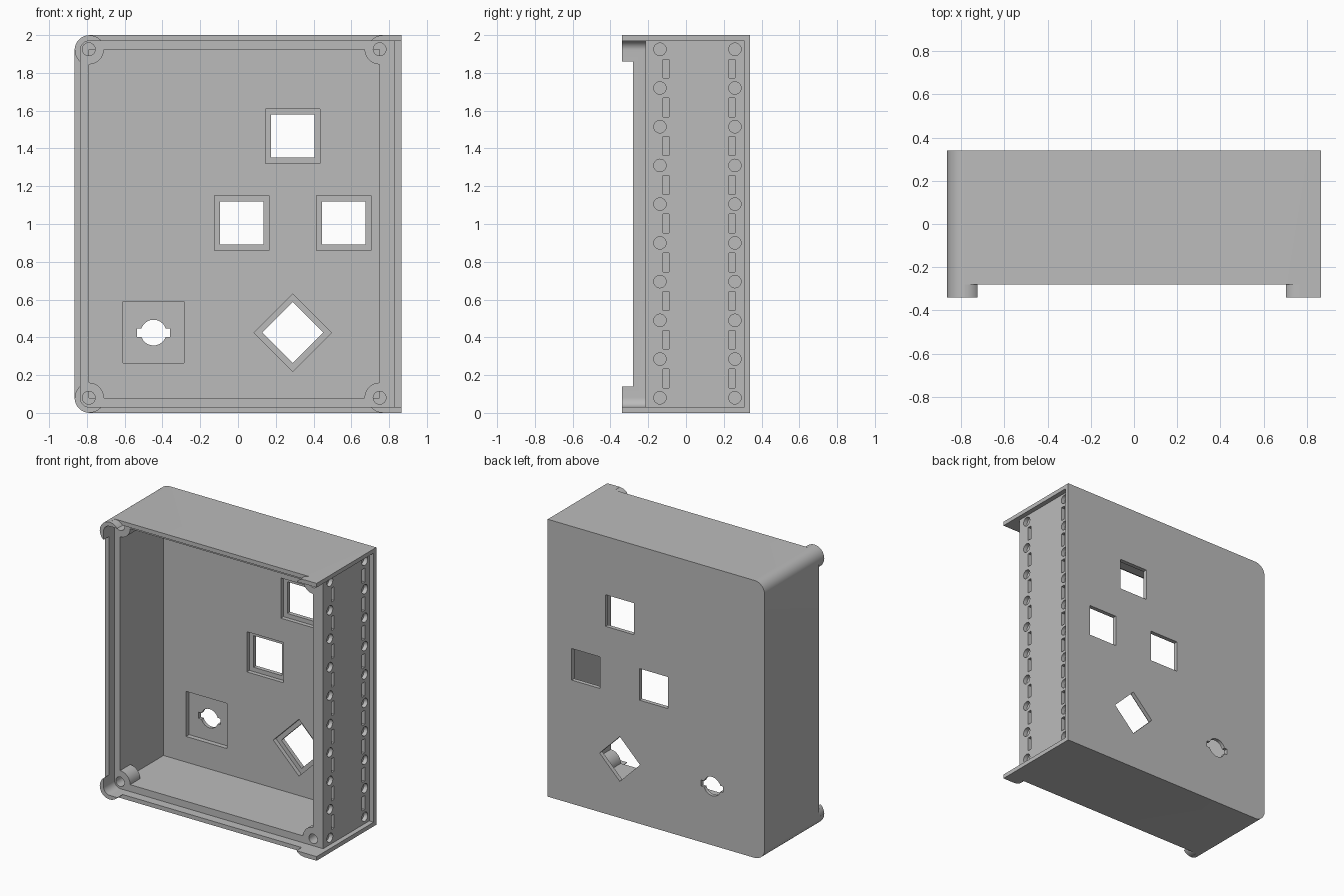
import bpy, bmesh, math

if "Cube" in bpy.data.objects:
    bpy.data.objects.remove(bpy.data.objects["Cube"])

grey = bpy.data.materials.new("grey plastic")
grey.diffuse_color = (0.5, 0.5, 0.5, 1)
grey.use_nodes = True
grey.node_tree.nodes["Principled BSDF"].inputs["Base Color"].default_value = grey.diffuse_color


def arc(cx, cz, r, a0, a1, n=10):
    """Points along an arc, angles in degrees."""
    return [(cx + r * math.cos(math.radians(a0 + (a1 - a0) * i / n)),
             cz + r * math.sin(math.radians(a0 + (a1 - a0) * i / n))) for i in range(n + 1)]


def circle(cx, cz, r, n=32):
    return arc(cx, cz, r, 0, 360, n)[:-1]


def rect(x0, x1, z0, z1):
    return [(x0, z0), (x1, z0), (x1, z1), (x0, z1)]


def square(cx, cz, half, turn=0):
    r = half * math.sqrt(2)
    return arc(cx, cz, r, 45 + turn, 315 + turn, 3)


def left_rounded(x0, x1, z0, z1, r):
    return ([(x1, z0), (x1, z1)] + arc(x0 + r, z1 - r, r, 90, 180)
            + arc(x0 + r, z0 + r, r, 180, 270))


def solid(name, prisms, axis="y"):
    """Extruded outlines (points, start, end) along y, or along x with (y, z) points."""
    bm = bmesh.new()
    for pts, t0, t1 in prisms:
        place = (lambda p, t: (p[0], t, p[1])) if axis == "y" else (lambda p, t: (t, p[0], p[1]))
        a = [bm.verts.new(place(p, t0)) for p in pts]
        b = [bm.verts.new(place(p, t1)) for p in pts]
        bm.faces.new(a)
        bm.faces.new(b[::-1])
        for i in range(len(pts)):
            j = (i + 1) % len(pts)
            bm.faces.new((a[j], a[i], b[i], b[j]))
    bmesh.ops.recalc_face_normals(bm, faces=bm.faces)
    me = bpy.data.meshes.new(name)
    bm.to_mesh(me)
    bm.free()
    ob = bpy.data.objects.new(name, me)
    bpy.context.collection.objects.link(ob)
    return ob


def cut(target, prisms, axis="y"):
    cutter = solid("cutter", prisms, axis)
    cutter.hide_render = True
    mod = target.modifiers.new("cut", "BOOLEAN")
    mod.operation, mod.solver, mod.object = "DIFFERENCE", "EXACT", cutter
    dg = bpy.context.evaluated_depsgraph_get()
    new = bpy.data.meshes.new_from_object(target.evaluated_get(dg))
    target.modifiers.clear()
    target.data = new
    bpy.data.objects.remove(cutter)


# outer block with rounded left corners
case = solid("enclosure_case", [(left_rounded(-0.865, 0.865, 0, 2, 0.08), -0.34, 0.34)])

# front edge lowered between the corner tabs
R = 0.079
top = arc(-0.785, 1.92, R, 0, 90) + [(-0.785, 2.1), (0.765, 2.1)] + arc(0.765, 1.92, R, 90, 180)
bottom = [(x, 2 - z) for x, z in top]
left = (arc(-0.785, 1.92, R, 270, 180) + [(-1, 1.92), (-1, 0.08)]
        + arc(-0.785, 0.08, R, 180, 90))
cut(case, [(p, -0.5, -0.28) for p in (top, bottom, left)])

# lid recess, and recessed right side framed by top, bottom and back flanges
cut(case, [(left_rounded(-0.835, 1.0, 0.03, 1.97, 0.05), -0.5, -0.215)])
cut(case, [(rect(0.83, 1.1, 0.03, 1.97), -0.6, 0.31)])

# main cavity: narrowed at the front by the corner screw bosses
X0, X1, Z0, Z1, B = -0.79, 0.75, 0.08, 1.925, 0.08
mouth = (arc(X0, Z0, B, 90, 0) + arc(X1, Z0, B, 180, 90)
         + arc(X1, Z1, B, 270, 180) + arc(X0, Z1, B, 0, -90))
cut(case, [(mouth, -0.5, -0.1)])
cut(case, [(rect(X0, X1, Z0, Z1), -0.1, 0.28)])
cut(case, [(circle(x, z, 0.034), -0.5, -0.09) for x in (X0, X1) for z in (Z0, Z1)])

# stepped button windows in the back panel, one turned to a diamond
windows = [(0.29, 1.465, 0), (0.02, 1.005, 0), (0.56, 1.005, 0), (0.29, 0.425, 45)]
cut(case, [(square(x, z, 0.145, t), 0.2, 0.31) for x, z, t in windows]
    + [(rect(-0.61, -0.285, 0.265, 0.59), 0.2, 0.315)])
cut(case, [(square(x, z, 0.114, t), 0.25, 0.4) for x, z, t in windows])

# round connector hole with side notches
kx, kz, n = -0.447, 0.425, 0.022
a = math.degrees(math.asin(n / 0.068))
keyhole = (arc(kx, kz, 0.068, a, 180 - a, 16) + [(kx - 0.088, kz + n), (kx - 0.088, kz - n)]
           + arc(kx, kz, 0.068, 180 + a, 360 - a, 16) + [(kx + 0.088, kz - n), (kx + 0.088, kz + n)])
cut(case, [(keyhole, 0.25, 0.4)])

# two rows of shallow round sockets and slots on the right side
step = 0.205
sockets = [(circle(y, 0.08 + step * i, 0.033, 24), 0.8, 0.9)
           for y in (-0.138, 0.259) for i in range(10)]
slots = [(rect(y - 0.016, y + 0.016, z - 0.05, z + 0.05), 0.8, 0.9)
         for y in (-0.106, 0.243) for z in [0.182 + step * i for i in range(9)]]
cut(case, sockets + slots, "x")

# finish: colour and smooth curved faces
case.data.materials.clear()
case.data.materials.append(grey)
for poly in case.data.polygons:
    poly.material_index = 0
bpy.context.view_layer.objects.active = case
case.select_set(True)
bpy.ops.object.shade_smooth_by_angle(angle=math.radians(30))
